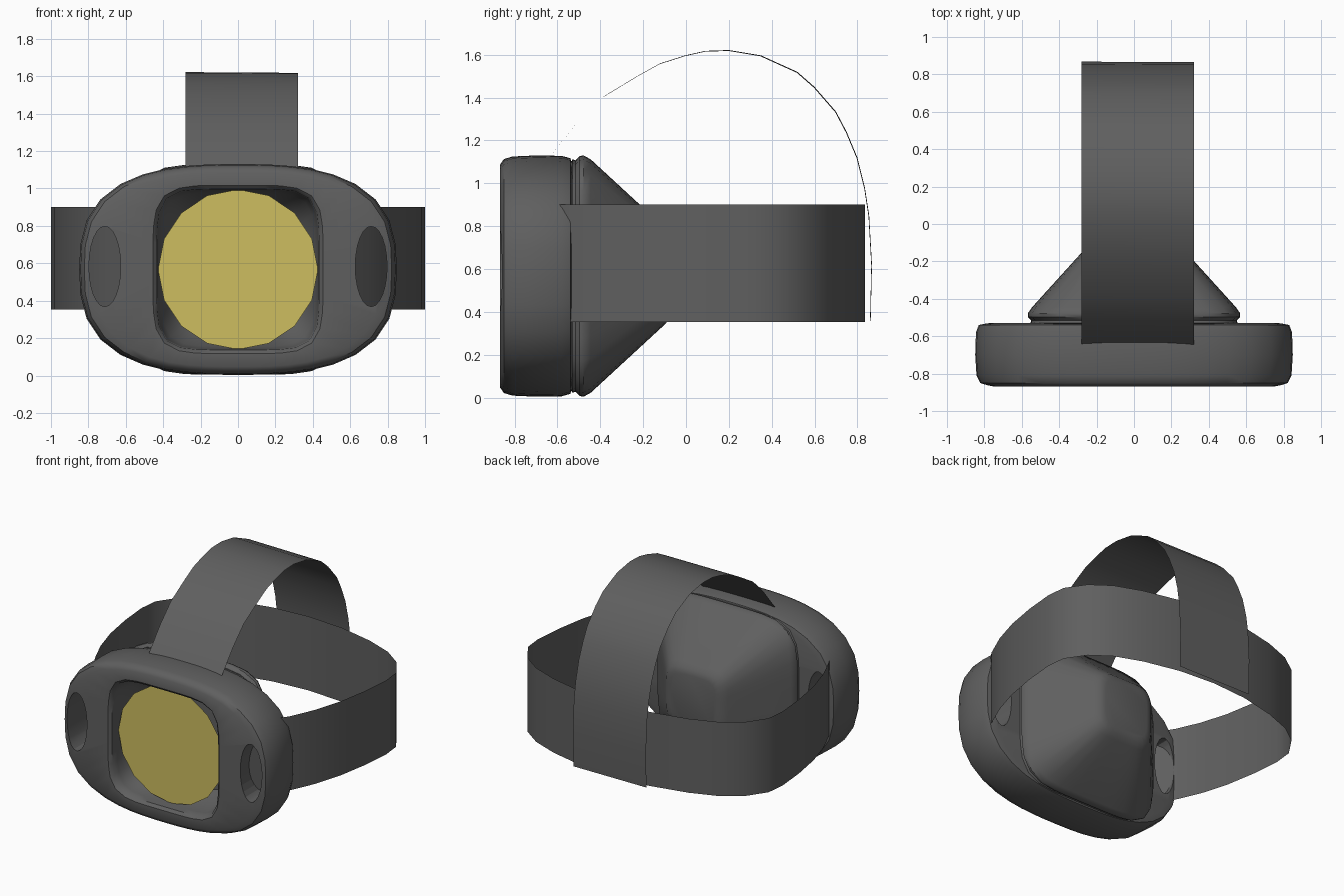
import bpy, bmesh, math

if "Cube" in bpy.data.objects:
    bpy.data.objects.remove(bpy.data.objects["Cube"])

CZ = 0.567  # height of the lamp axis


def material(name, rgb):
    mat = bpy.data.materials.new(name)
    mat.diffuse_color = (*rgb, 1)
    mat.use_nodes = True
    mat.node_tree.nodes["Principled BSDF"].inputs["Base Color"].default_value = mat.diffuse_color
    return mat


DARK = material("dark_rubber", (.115, .115, .115))
YELLOW = material("lens_yellow", (.61, .51, .115))


def smooth(ob, angle=40):
    bpy.ops.object.select_all(action='DESELECT')
    ob.select_set(True)
    bpy.context.view_layer.objects.active = ob
    bpy.ops.object.shade_smooth_by_angle(angle=math.radians(angle))


def finish(name, bm, angle=40):
    mesh = bpy.data.meshes.new(name)
    bm.to_mesh(mesh)
    bm.free()
    mesh.materials.append(DARK)
    ob = bpy.data.objects.new(name, mesh)
    bpy.context.collection.objects.link(ob)
    smooth(ob, angle)
    return ob


def loft(name, rings, seg=40):
    """Closed skin through superellipse rings (half width, half height, exponent, y)."""
    bm = bmesh.new()
    loops = []
    for a, b, n, y in rings:
        loop = []
        for i in range(seg):
            t = 2 * math.pi * i / seg
            c, s = math.cos(t), math.sin(t)
            r = (abs(c / a) ** n + abs(s / b) ** n) ** (-1 / n)
            loop.append(bm.verts.new((r * c, y, CZ + r * s)))
        loops.append(loop)
    for p, q in zip(loops, loops[1:]):
        for i in range(seg):
            j = (i + 1) % seg
            bm.faces.new((p[i], p[j], q[j], q[i]))
    bm.faces.new(loops[0])
    bm.faces.new(loops[-1])
    bmesh.ops.recalc_face_normals(bm, faces=bm.faces[:])
    return finish(name, bm)


def ribbon(name, edge_a, edge_b):
    """Thin band between two matching edges."""
    bm = bmesh.new()
    va = [bm.verts.new(p) for p in edge_a]
    vb = [bm.verts.new(p) for p in edge_b]
    for i in range(len(va) - 1):
        bm.faces.new((va[i], va[i + 1], vb[i + 1], vb[i]))
    return finish(name, bm, 60)


# Front housing with the recessed opening
housing = loft("front_housing", [
    (.36, .36, 4, -.58), (.412, .412, 5, -.68), (.428, .425, 5.5, -.80),
    (.434, .43, 5.5, -.85), (.455, .45, 5, -.869), (.77, .52, 2.8, -.868),
    (.822, .546, 2.75, -.850), (.842, .558, 2.75, -.81), (.849, .563, 2.75, -.70),
    (.845, .561, 2.75, -.58), (.83, .55, 2.75, -.54), (.78, .52, 2.8, -.53)])

# Oval strap slots cut through both sides of the housing
for side in (-1, 1):
    bpy.ops.mesh.primitive_cylinder_add(vertices=24, radius=1, depth=1,
                                        location=(side * .712, -.7, .583),
                                        rotation=(math.pi / 2, 0, 0))
    cutter = bpy.context.object
    cutter.name = "slot_cutter"
    cutter.scale = (.085, .215, 1)
    cutter.hide_render = True
    cutter.data.materials.append(DARK)
    mod = housing.modifiers.new("slot", 'BOOLEAN')
    mod.operation, mod.solver, mod.object = 'DIFFERENCE', 'EXACT', cutter
    bpy.context.view_layer.objects.active = housing
    bpy.ops.object.modifier_apply(modifier=mod.name)
    bpy.data.objects.remove(cutter)
smooth(housing)

# Tapered back casing with a groove at its base
loft("back_casing", [
    (.50, .50, 5, -.55), (.553, .545, 5, -.53), (.55, .54, 5, -.515),
    (.567, .56, 5, -.497), (.568, .563, 5, -.478), (.545, .545, 5, -.445),
    (.255, .25, 5, -.125), (.225, .22, 5, -.092), (.18, .18, 5, -.08)])

# Yellow lens disc
bpy.ops.mesh.primitive_circle_add(vertices=16, radius=.428, fill_type='NGON',
                                  location=(0, -.785, CZ),
                                  rotation=(math.pi / 2, 0, 0))
lens = bpy.context.object
lens.name = "lens"
lens.data.materials.append(YELLOW)

# Head strap running through the slots and around the back
half = [(.60, -.80), (.70, -.68), (.80, -.53), (.88, -.35), (.94, -.15), (.98, .08),
        (1.0, .30), (.985, .44), (.89, .58), (.75, .68), (.55, .755), (.28, .815)]
path = half + [(0, .835)] + [(-x, y) for x, y in reversed(half)]
ribbon("head_strap", [(x, y, .353) for x, y in path], [(x, y, .90) for x, y in path])

# Top strap arching from the housing to the back of the head strap
arch = [(-.70, 1.04), (-.64, 1.12), (-.51, 1.28), (-.385, 1.405), (-.22, 1.505),
        (-.12, 1.56), (0, 1.598), (.09, 1.618), (.2, 1.622), (.35, 1.597), (.52, 1.52),
        (.60, 1.45), (.70, 1.335), (.75, 1.24), (.80, 1.12), (.835, .98), (.855, .85),
        (.868, .62), (.862, .36)]
ribbon("top_strap", [(-.28, y, z) for y, z in arch],
       [(.32, y - .003, z - .004) for y, z in arch])
